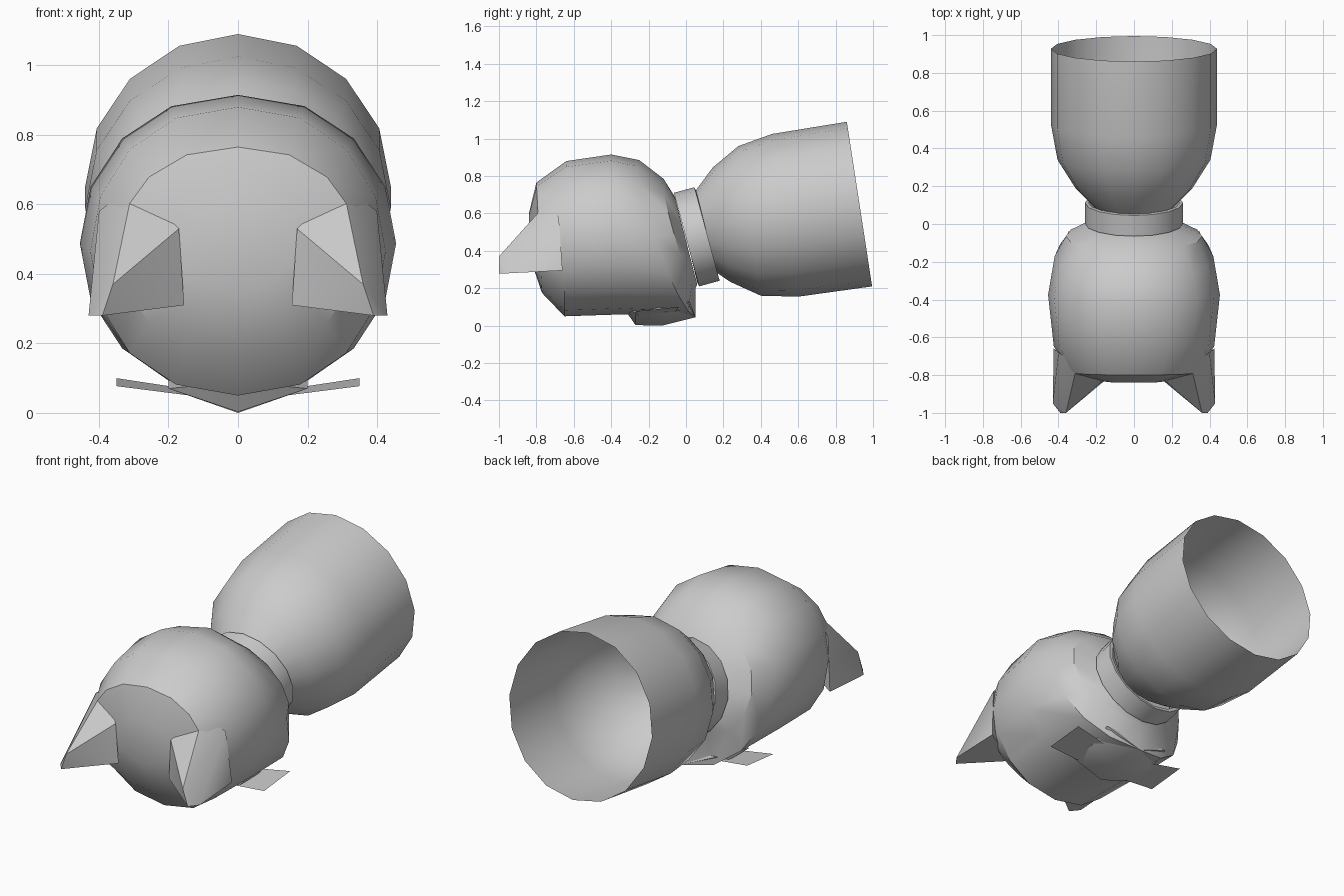
import bpy, bmesh, math
from mathutils import Vector

cube = bpy.data.objects.get("Cube")
if cube:
    bpy.data.objects.remove(cube)

grey = bpy.data.materials.new("plain_grey")
grey.use_nodes = True
grey.diffuse_color = (0.6, 0.6, 0.6, 1)
grey.node_tree.nodes["Principled BSDF"].inputs["Base Color"].default_value = (0.6, 0.6, 0.6, 1)


def finish(bm, name, angle=40):
    """Turn a bmesh into a smooth, coloured object."""
    bmesh.ops.recalc_face_normals(bm, faces=bm.faces[:])
    mesh = bpy.data.meshes.new(name)
    bm.to_mesh(mesh)
    bm.free()
    mesh.materials.append(grey)
    obj = bpy.data.objects.new(name, mesh)
    bpy.context.collection.objects.link(obj)
    bpy.ops.object.select_all(action='DESELECT')
    obj.select_set(True)
    bpy.context.view_layer.objects.active = obj
    bpy.ops.object.shade_smooth_by_angle(angle=math.radians(angle))
    return obj


def loft(name, rings, power=1.0, cap=False, sides=16, angle=40):
    """Rings: top y, top z, bottom y, bottom z, half width, mid shift in y."""
    bm = bmesh.new()
    loops = []
    for ty, tz, by, bz, width, shift in rings:
        loop = []
        for i in range(sides):
            a = 2 * math.pi * i / sides
            s, t = math.sin(a), (1 - math.cos(a)) / 2
            x = width * math.copysign(abs(s) ** power, s)
            loop.append(bm.verts.new((x, ty + (by - ty) * t + shift * abs(s), tz + (bz - tz) * t)))
        loops.append(loop)
    for p, q in zip(loops, loops[1:]):
        for i in range(sides):
            j = (i + 1) % sides
            bm.faces.new((p[i], p[j], q[j], q[i]))
    if cap:
        bm.faces.new(loops[0])
    return finish(bm, name, angle)


def hull(name, points):
    bm = bmesh.new()
    for p in points:
        bm.verts.new(p)
    result = bmesh.ops.convex_hull(bm, input=bm.verts[:])
    bmesh.ops.delete(bm, geom=[v for v in result["geom_interior"] if v.is_valid], context='VERTS')
    return finish(bm, name)


# Body: open, tilted cup
loft("body", [
    (.86, 1.09, .995, .21, .44, 0),
    (.46, 1.025, .60, .155, .44, 0),
    (.28, .96, .40, .16, .405, 0),
    (.143, .846, .237, .234, .31, 0),
    (.05, .72, .11, .32, .20, 0)])

# Collar: short open band with turned edges
loft("collar", [
    (-.05, .69, .06, .23, .24, 0),
    (-.065, .71, .07, .21, .26, 0),
    (.045, .74, .18, .24, .26, 0),
    (.055, .72, .17, .26, .24, 0)])

# Head: rounded front, flatter panel toward the neck
loft("head", [
    (-.84, .60, -.83, .35, .15, 0),
    (-.80, .765, -.77, .175, .35, 0),
    (-.64, .88, -.65, .05, .425, 0),
    (-.40, .915, -.35, .06, .455, 0),
    (-.25, .885, .05, .045, .42, -.07),
    (-.12, .785, .05, .20, .36, -.03),
    (-.06, .69, .06, .22, .24, 0)], power=.9, cap=True, angle=32)

# Muzzle: shallow keel under the head
hull("muzzle", [(0, -.27, .003), (0, -.13, 0), (0, .05, .045), (0, -.33, .09)]
     + [(s * .2, y, z) for s in (-1, 1) for y, z in ((-.27, .07), (-.1, .07), (.02, .13))])

# Ears and whisker plates on both sides
for side, s in (("left", 1), ("right", -1)):
    hull(side + "_ear", [(s * x, y, z) for x, y, z in (
        (.17, -.835, .53), (.155, -.83, .31), (.39, -1.0, .28), (.36, -1.0, .37),
        (.43, -.95, .28), (.425, -.66, .295), (.40, -.68, .58), (.30, -.74, .66))])
    bm = bmesh.new()
    corners = ((.35, -.04, .10), (.35, -.27, .077), (.10, -.25, .045), (.12, -.06, .065))
    bm.faces.new([bm.verts.new((s * x, y, z)) for x, y, z in corners])
    finish(bm, side + "_whisker_plate")
